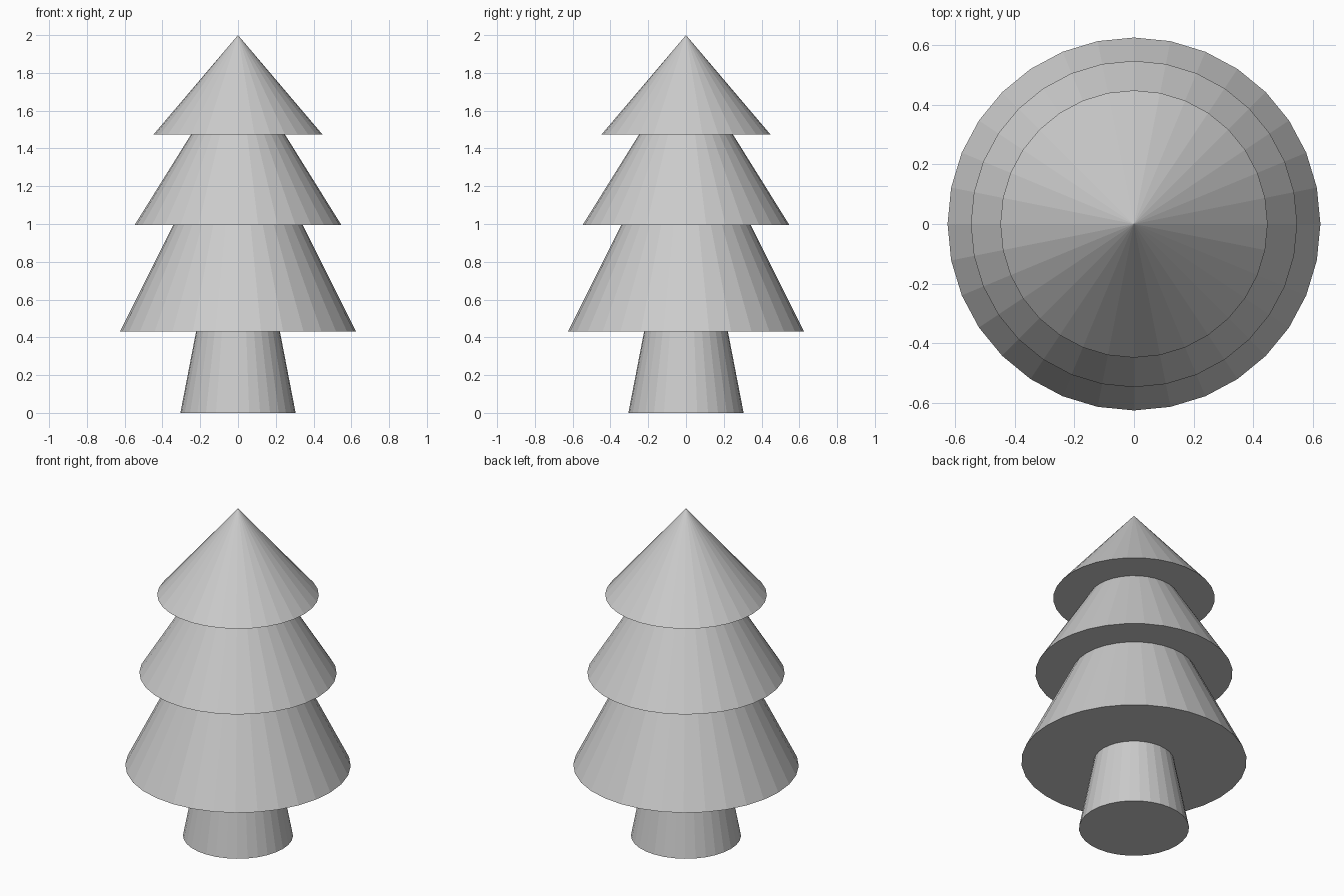
import bpy, bmesh
from math import cos, sin, tau

if "Cube" in bpy.data.objects:
    bpy.data.objects.remove(bpy.data.objects["Cube"])

SIDES = 32


def lathe(name, profile, cap_bottom=False):
    """Revolve (radius, z) points around z; a zero radius becomes a single tip."""
    bm = bmesh.new()
    rings = []
    for r, z in profile:
        if r == 0:
            rings.append([bm.verts.new((0, 0, z))] * SIDES)
        else:
            rings.append([bm.verts.new((r * cos(tau * i / SIDES), r * sin(tau * i / SIDES), z))
                          for i in range(SIDES)])
    for low, high in zip(rings, rings[1:]):
        for i in range(SIDES):
            j = (i + 1) % SIDES
            corners = [low[i], low[j], high[j], high[i]]
            bm.faces.new(list(dict.fromkeys(corners)))
    if cap_bottom:
        bm.faces.new(rings[0][::-1])
    mesh = bpy.data.meshes.new(name)
    bm.to_mesh(mesh)
    bm.free()
    obj = bpy.data.objects.new(name, mesh)
    bpy.context.collection.objects.link(obj)
    return obj


# Tapered trunk, open where it meets the foliage
lathe("trunk", [(0.305, 0), (0.222, 0.43)], cap_bottom=True)

# Three stacked tiers, each with a flat underside ring
lathe("foliage", [
    (0.222, 0.43), (0.625, 0.43), (0.343, 0.995),
    (0.547, 0.995), (0.249, 1.473),
    (0.448, 1.473), (0, 2.0),
])
